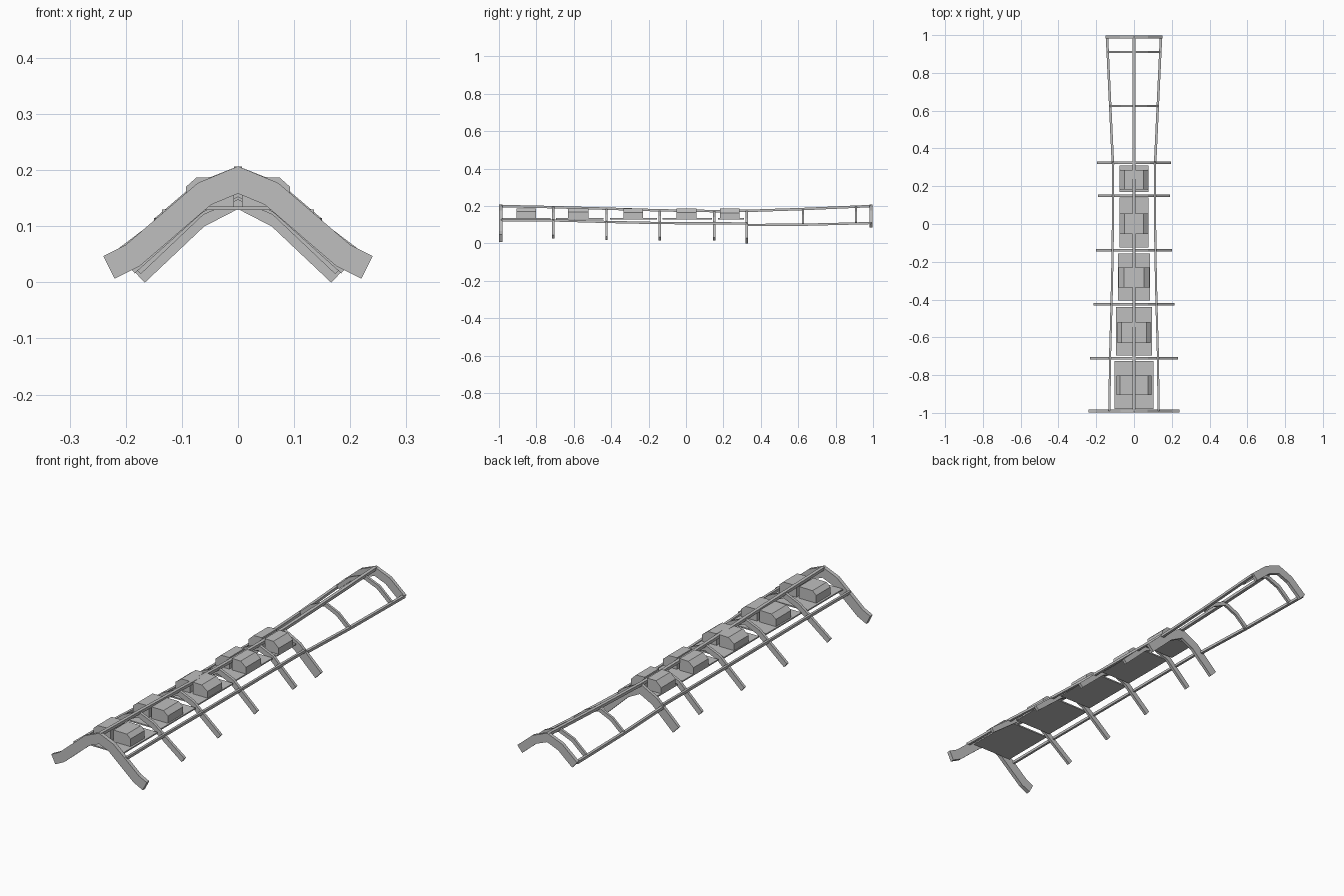
import bpy, bmesh
from mathutils import Vector

if "Cube" in bpy.data.objects:
    bpy.data.objects.remove(bpy.data.objects["Cube"])

grey = bpy.data.materials.new("plain grey")
grey.use_nodes = True
grey.diffuse_color = (0.52, 0.52, 0.52, 1)
grey.node_tree.nodes["Principled BSDF"].inputs["Base Color"].default_value = (0.52, 0.52, 0.52, 1)


def loft(name, rings):
    """Closed solid skinned through a list of equal-sized vertex rings."""
    bm = bmesh.new()
    loops = [[bm.verts.new(p) for p in ring] for ring in rings]
    n = len(loops[0])
    for a, b in zip(loops, loops[1:]):
        for i in range(n):
            j = (i + 1) % n
            bm.faces.new((a[i], a[j], b[j], b[i]))
    bm.faces.new(loops[0])
    bm.faces.new(loops[-1])
    bmesh.ops.recalc_face_normals(bm, faces=bm.faces)
    mesh = bpy.data.meshes.new(name)
    bm.to_mesh(mesh)
    bm.free()
    mesh.materials.append(grey)
    obj = bpy.data.objects.new(name, mesh)
    bpy.context.collection.objects.link(obj)
    return obj


def rib(name, y, half, depth, width):
    """Symmetric arch: outer half profile from crown to tip, offset inward by depth."""
    pts = [Vector((-x, z)) for x, z in reversed(half[1:])] + [Vector(p) for p in half]
    rings = []
    for i, p in enumerate(pts):
        before = (p - pts[i - 1]).normalized() if i else None
        after = (pts[i + 1] - p).normalized() if i < len(pts) - 1 else None
        before, after = before or after, after or before
        tangent = (before + after).normalized()
        inner = p + Vector((tangent.y, -tangent.x)) * depth / tangent.dot(after)
        rings.append([(q.x, y + s * width / 2, q.y)
                      for q, s in ((p, -1), (p, 1), (inner, 1), (inner, -1))])
    return loft(name, rings)


def rail(name, path, width, height):
    """Rectangular bar running lengthwise through a path."""
    w, h = width / 2, height / 2
    return loft(name, [[(x - w, y, z - h), (x + w, y, z - h), (x + w, y, z + h), (x - w, y, z + h)]
                       for x, y, z in path])


def prism(name, profile, y0, y1):
    return loft(name, [[(x, y, z) for x, z in profile] for y in (y0, y1)])


# Heavy arches at the front, the middle and the rear
rib("front_arch", -0.99, [(0, 0.207), (0.072, 0.177), (0.2, 0.067), (0.24, 0.047)], 0.045, 0.018)
rib("middle_arch", 0.325, [(0, 0.178), (0.085, 0.134), (0.195, 0.03)], 0.042, 0.014)
rib("rear_arch", 0.99, [(0, 0.207), (0.075, 0.177), (0.15, 0.113)], 0.038, 0.016)

# Slender ribs with legs: y, crown height, half width, tip height
for i, (y, crown, w, tip) in enumerate([(-0.71, 0.197, 0.232, 0.046), (-0.425, 0.187, 0.215, 0.038),
                                        (-0.14, 0.178, 0.2, 0.034), (0.15, 0.173, 0.19, 0.032)]):
    rib(f"leg_rib_{i + 1}", y, [(0, crown), (0.075, crown - 0.032), (w, tip)], 0.024, 0.013)

# Short ribs of the tail, ending at the side rails
rib("tail_rib_1", 0.625, [(0, 0.186), (0.07, 0.155), (0.126, 0.106)], 0.018, 0.011)
rib("tail_rib_2", 0.91, [(0, 0.2), (0.075, 0.17), (0.138, 0.115)], 0.018, 0.011)

# Ridge rail and mirrored side rails
rail("ridge_rail", [(0, -0.99, 0.2), (0, -0.71, 0.194), (0, -0.425, 0.186), (0, -0.14, 0.177),
                    (0, 0.15, 0.173), (0, 0.325, 0.174), (0, 0.625, 0.184), (0, 0.99, 0.2)], 0.015, 0.013)
for side, s in (("left", 1), ("right", -1)):
    rail(f"{side}_side_rail", [(s * 0.13, -0.99, 0.124), (s * 0.127, -0.71, 0.123), (s * 0.119, -0.425, 0.115),
                               (s * 0.113, -0.14, 0.109), (s * 0.11, 0.325, 0.107)], 0.011, 0.012)
    rail(f"{side}_tail_rail", [(s * 0.112, 0.325, 0.099), (s * 0.126, 0.625, 0.1),
                               (s * 0.143, 0.99, 0.109)], 0.013, 0.012)

# Floor plates, each carrying a pair of chamfered boxes beside the ridge rail
# plate start, plate end, plate half width, box start, box end, box half width, chamfer start, shoulder height
bays = [(-0.98, -0.725, 0.103, -0.905, -0.803, 0.093, 0.074, 0.17),
        (-0.695, -0.44, 0.095, -0.63, -0.52, 0.088, 0.066, 0.168),
        (-0.405, -0.155, 0.084, -0.335, -0.23, 0.081, 0.052, 0.165),
        (-0.125, 0.14, 0.076, -0.052, 0.055, 0.076, 0.05, 0.165),
        (0.17, 0.31, 0.076, 0.183, 0.287, 0.076, 0.05, 0.162)]
for i, (p0, p1, pw, b0, b1, bw, cw, shoulder) in enumerate(bays):
    prism(f"floor_plate_{i + 1}", [(-pw, 0.129), (pw, 0.129), (pw, 0.135), (-pw, 0.135)], p0, p1)
    for side, s in (("left", 1), ("right", -1)):
        prism(f"{side}_box_{i + 1}", [(s * 0.007, 0.133), (s * bw, 0.133), (s * bw, shoulder),
                                      (s * cw, 0.187), (s * 0.007, 0.188)], b0, b1)
